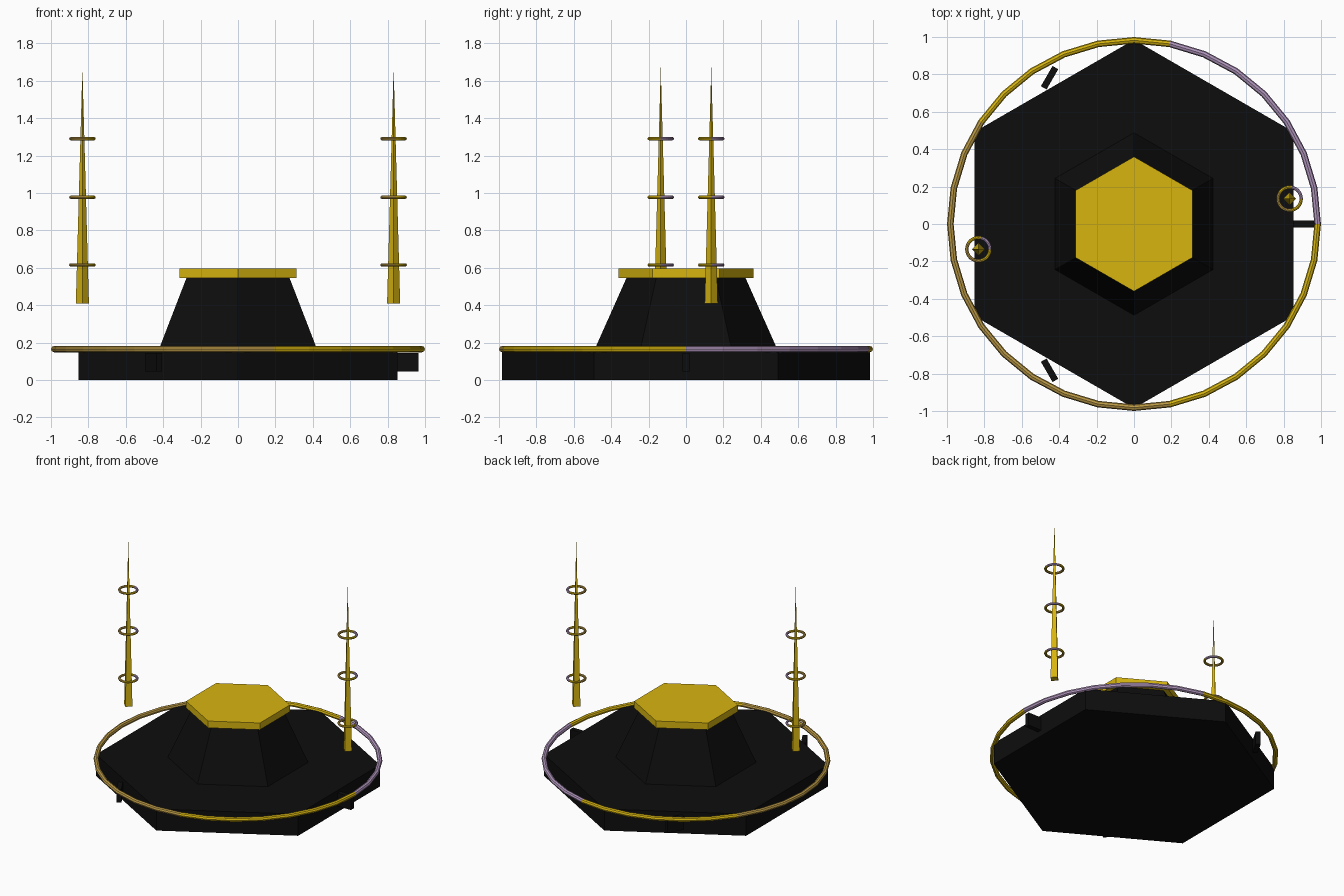
import bpy, math

if "Cube" in bpy.data.objects:
    bpy.data.objects.remove(bpy.data.objects["Cube"])


def material(name, rgb):
    m = bpy.data.materials.new(name)
    m.diffuse_color = (*rgb, 1)
    m.use_nodes = True
    m.node_tree.nodes["Principled BSDF"].inputs["Base Color"].default_value = m.diffuse_color
    return m


BLACK = material("near black", (0.004, 0.004, 0.004))
GOLD = material("gold", (0.68, 0.46, 0.005))
BRONZE = material("bronze tan", (0.50, 0.32, 0.06))
LILAC = material("lilac", (0.45, 0.31, 0.52))


def frustum(name, sides, r1, r2, z1, z2, mat, xy=(0, 0), turn=0.0):
    bpy.ops.mesh.primitive_cone_add(vertices=sides, radius1=r1, radius2=r2, depth=z2 - z1,
                                    location=(*xy, (z1 + z2) / 2), rotation=(0, 0, turn))
    ob = bpy.context.object
    ob.name = name
    ob.data.materials.append(mat)
    return ob


def ring(name, major, minor, z, xy=(0, 0)):
    bpy.ops.mesh.primitive_torus_add(major_segments=32, minor_segments=8, major_radius=major,
                                     minor_radius=minor, location=(*xy, z))
    ob = bpy.context.object
    ob.name = name
    for m in (GOLD, BRONZE, LILAC):
        ob.data.materials.append(m)
    # colour by direction around the ring
    for p in ob.data.polygons:
        p.use_smooth = False
        a = math.degrees(math.atan2(p.center.y, p.center.x)) % 360
        p.material_index = 2 if a < 78.75 else 1 if 146 < a < 276 else 0
    return ob


# Hexagonal body: slab, tapered tower and gold cap
frustum("base_slab", 6, 0.985, 0.985, 0.0, 0.165, BLACK)
frustum("tapered_tower", 6, 0.49, 0.318, 0.16, 0.546, BLACK)
frustum("top_cap", 6, 0.36, 0.36, 0.545, 0.597, GOLD)
ring("rim_ring", 0.982, 0.0175, 0.165)

# Three small fins around the slab
for i in range(3):
    a = math.radians(120 * i)
    bpy.ops.mesh.primitive_cube_add(size=1, rotation=(0, 0, -a),
                                    location=(0.903 * math.cos(a), 0.903 * math.sin(a), 0.095))
    fin = bpy.context.object
    fin.name = f"fin_{i + 1}"
    fin.scale = (0.125, 0.035, 0.1)
    fin.data.materials.append(BLACK)

# Two floating spires, each with three rings
for side, s in (("left", -1), ("right", 1)):
    xy = (0.832 * s, 0.135 * s)
    frustum(side + "_spire", 4, 0.035, 0.0, 0.41, 1.67, GOLD, xy)
    for i, z in enumerate((0.615, 0.977, 1.29)):
        ring(f"{side}_spire_ring_{i + 1}", 0.062, 0.009, z, xy)
